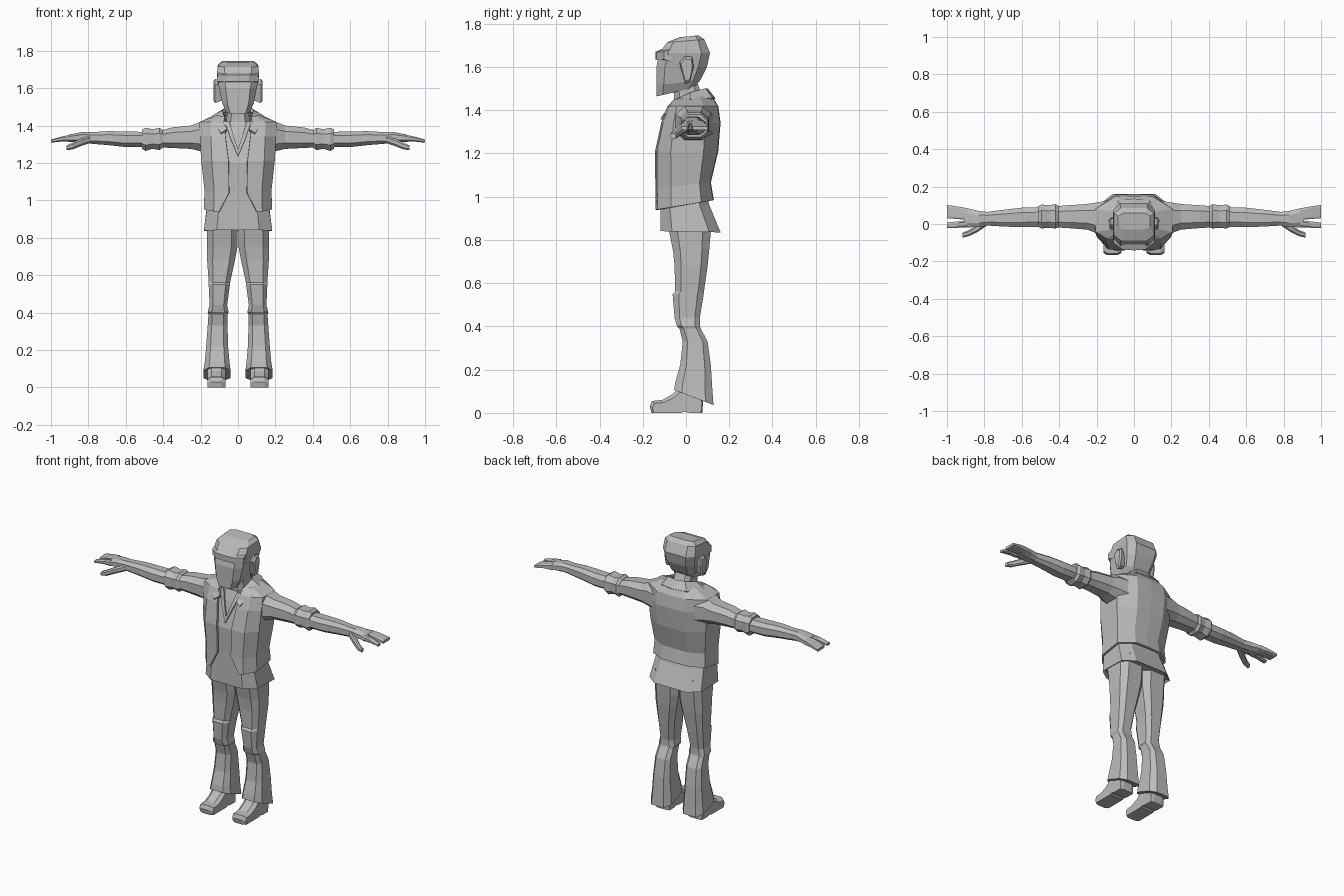
import bpy, bmesh

grey = bpy.data.materials.new("plain_grey")
grey.diffuse_color = (0.5, 0.5, 0.5, 1)


def finish(name, bm, mirror=False, thick=0):
    bmesh.ops.recalc_face_normals(bm, faces=bm.faces)
    me = bpy.data.meshes.new(name)
    bm.to_mesh(me)
    bm.free()
    me.materials.append(grey)
    ob = bpy.data.objects.new(name, me)
    bpy.context.collection.objects.link(ob)
    if mirror:
        m = ob.modifiers.new("mirror", 'MIRROR')
        m.use_clip = True
    if thick:
        s = ob.modifiers.new("thickness", 'SOLIDIFY')
        s.thickness, s.offset = thick, 0
    return ob


def loft(name, rings, mirror=False, closed=True, thick=0):
    """Skin a list of equal point rings; closed rings get end caps."""
    bm = bmesh.new()
    rows = [[bm.verts.new(p) for p in r] for r in rings]
    n = len(rows[0])
    for a, b in zip(rows, rows[1:]):
        for i in range(n if closed else n - 1):
            j = (i + 1) % n
            bm.faces.new((a[i], a[j], b[j], b[i]))
    if closed:
        bm.faces.new(rows[0])
        bm.faces.new(rows[-1])
    return finish(name, bm, mirror, thick)


def sect(x0, x1, f, b, k=0.6):
    """Chamfered eight-sided section; k is the share of flat side."""
    cx, cy, hx, hy = (x0 + x1) / 2, (f + b) / 2, (x1 - x0) / 2, (b - f) / 2
    unit = [(-k, -1), (k, -1), (1, -k), (1, k), (k, 1), (-k, 1), (-1, k), (-1, -k)]
    return [(cx + u * hx, cy + v * hy) for u, v in unit]


def upright(name, rows, mirror=False, k=0.6):
    """Rows: z, tilt, x0, x1, front, back."""
    loft(name, [[(x, y, z + t * y) for x, y in sect(x0, x1, f, b, k)]
                for z, t, x0, x1, f, b in rows], mirror)


def along_arm(name, rows, k=0.5):
    """Rows: x, front, back, bottom, top."""
    loft(name, [[(x, y, z) for y, z in sect(f, b, lo, hi, k)]
                for x, f, b, lo, hi in rows], True)


# Head, ears, brow band and neck
upright("head", [(1.495, .23, -.062, .062, -.137, .035),
                 (1.53, .1, -.085, .085, -.137, .065),
                 (1.60, 0, -.1, .1, -.137, .097),
                 (1.665, 0, -.113, .113, -.122, .111),
                 (1.72, .08, -.108, .108, -.088, .085),
                 (1.74, .1, -.085, .085, -.03, .058)], k=0.66)
loft("brow_band", [[(x, y, z) for y, z in [(-.1 + c, 1.625), (-.137 + c, 1.635),
                                          (-.137 + c, 1.67), (-.1 + c, 1.685)]]
                   for x, c in [(-.11, .035), (-.06, 0), (0, -.004), (.06, 0), (.11, .035)]])
ear = [(-.005, 1.52), (.02, 1.53), (.035, 1.6), (.03, 1.645), (-.005, 1.65), (-.03, 1.62)]
loft("ear", [[(x, .005 + (y - .005) * s, 1.59 + (z - 1.59) * s) for y, z in ear]
             for x, s in [(.085, .8), (.122, 1), (.132, .8)]], True)
upright("neck", [(1.36, 0, -.065, .065, -.055, .1), (1.45, 0, -.06, .06, -.055, .085),
                 (1.53, 0, -.058, .058, -.06, .05)])

# Shirt under the vest, flaring to a hem
upright("shirt", [(.85, -.02, -.172, .172, -.1, .135),
                  (.838, -.02, -.183, .183, -.117, .16),
                  (.95, .1, -.168, .168, -.117, .108),
                  (1.05, 0, -.155, .155, -.118, .085),
                  (1.20, 0, -.175, .175, -.124, .125),
                  (1.36, 0, -.18, .18, -.085, .135),
                  (1.42, 0, -.13, .13, -.062, .12)], k=0.62)

# Open vest: half shell from inner front edge round to the back centre
vest = []
for z, t, xi, w, f, b in [(.962, .17, .1, .176, -.134, .122), (1.055, .1, .047, .172, -.135, .108),
                          (1.21, 0, .05, .19, -.136, .142), (1.34, 0, .066, .198, -.108, .153),
                          (1.415, 0, .075, .2, -.08, .143), (1.45, .1, .07, .11, -.05, .115)]:
    pts = [(xi, f), (max(xi + .015, w * .72), f + .008), (w, f * .5), (w, b * .55), (w * .5, b - .003), (0, b)]
    vest.append([(x, y, z + t * y) for x, y in pts])
loft("vest", vest, True, False, .014)

# Folded collar and neckline strips
collar = [((0, .095, 1.495), (0, .13, 1.45)), ((.055, .085, 1.495), (.085, .12, 1.45)),
          ((.08, .02, 1.475), (.135, .02, 1.445)), ((.07, -.05, 1.44), (.125, -.065, 1.405)),
          ((.06, -.1, 1.375), (.09, -.112, 1.355))]
loft("collar", collar, True, False, .016)
loft("neckline", [[(.07, -.066, 1.42), (.045, -.075, 1.42)], [(.04, -.105, 1.33), (.022, -.1, 1.34)],
                  [(0, -.128, 1.235), (0, -.118, 1.27)]], True, False, .01)

# Sleeves, rolled cuffs, forearms and hands
along_arm("sleeve", [(.14, -.06, .125, 1.25, 1.42), (.2, -.05, .115, 1.262, 1.42),
                     (.25, -.03, .107, 1.275, 1.4), (.35, -.022, .1, 1.28, 1.39),
                     (.42, -.018, .095, 1.283, 1.372)])
along_arm("cuff", [(.405, -.018, .098, 1.28, 1.378), (.42, -.024, .106, 1.268, 1.388),
                   (.455, -.02, .1, 1.276, 1.38), (.495, -.024, .104, 1.264, 1.388),
                   (.512, -.016, .096, 1.275, 1.38)])
along_arm("forearm", [(.5, -.016, .09, 1.285, 1.366), (.6, -.017, .087, 1.285, 1.368),
                      (.69, -.014, .077, 1.295, 1.37), (.79, -.008, .064, 1.303, 1.364)])
along_arm("palm", [(.78, -.008, .064, 1.304, 1.364), (.83, -.016, .07, 1.308, 1.366),
                   (.885, -.018, .083, 1.312, 1.355), (.905, -.018, .086, 1.312, 1.35)])
along_arm("fingers", [(.89, .022, .084, 1.313, 1.352), (.94, .026, .093, 1.315, 1.342),
                      (1.0, .031, .102, 1.308, 1.325)], .7)
along_arm("index_finger", [(.89, -.018, .02, 1.313, 1.352), (.94, -.02, .014, 1.315, 1.342),
                           (1.0, -.021, .008, 1.308, 1.325)])
along_arm("thumb", [(.79, -.012, .03, 1.306, 1.345), (.84, -.045, -.005, 1.29, 1.33),
                    (.885, -.066, -.034, 1.272, 1.308), (.918, -.073, -.046, 1.268, 1.293)])

# Trouser legs with knee folds and flared hems
upright("trouser_leg", [(.085, -.38, .04, .185, -.055, .127), (.13, -.2, .045, .178, -.05, .122),
                        (.22, 0, .053, .17, -.027, .115), (.33, 0, .056, .162, -.015, .1),
                        (.39, 0, .056, .158, -.03, .068), (.402, 0, .05, .162, -.042, .064),
                        (.44, 0, .058, .152, -.053, .064), (.55, 0, .043, .157, -.062, .082),
                        (.562, 0, .042, .157, -.05, .083), (.68, 0, .016, .165, -.053, .1),
                        (.75, 0, .003, .166, -.06, .107), (.9, 0, 0, .166, -.09, .12)], True)

# Shoes: side outline skinned across the width
shoe = [(-.16, 0), (-.02, 0), (-.012, .008), (.02, .0), (.075, 0), (.08, .06), (.05, .12),
        (-.03, .12), (-.06, .088), (-.11, .06), (-.157, .055), (-.167, .03)]
loft("shoe", [[(x, .0 + y * s, z * h) for y, z in shoe]
              for x, s, h in [(.068, .93, .8), (.088, 1, 1), (.142, 1, 1), (.163, .93, .8)]], True)
